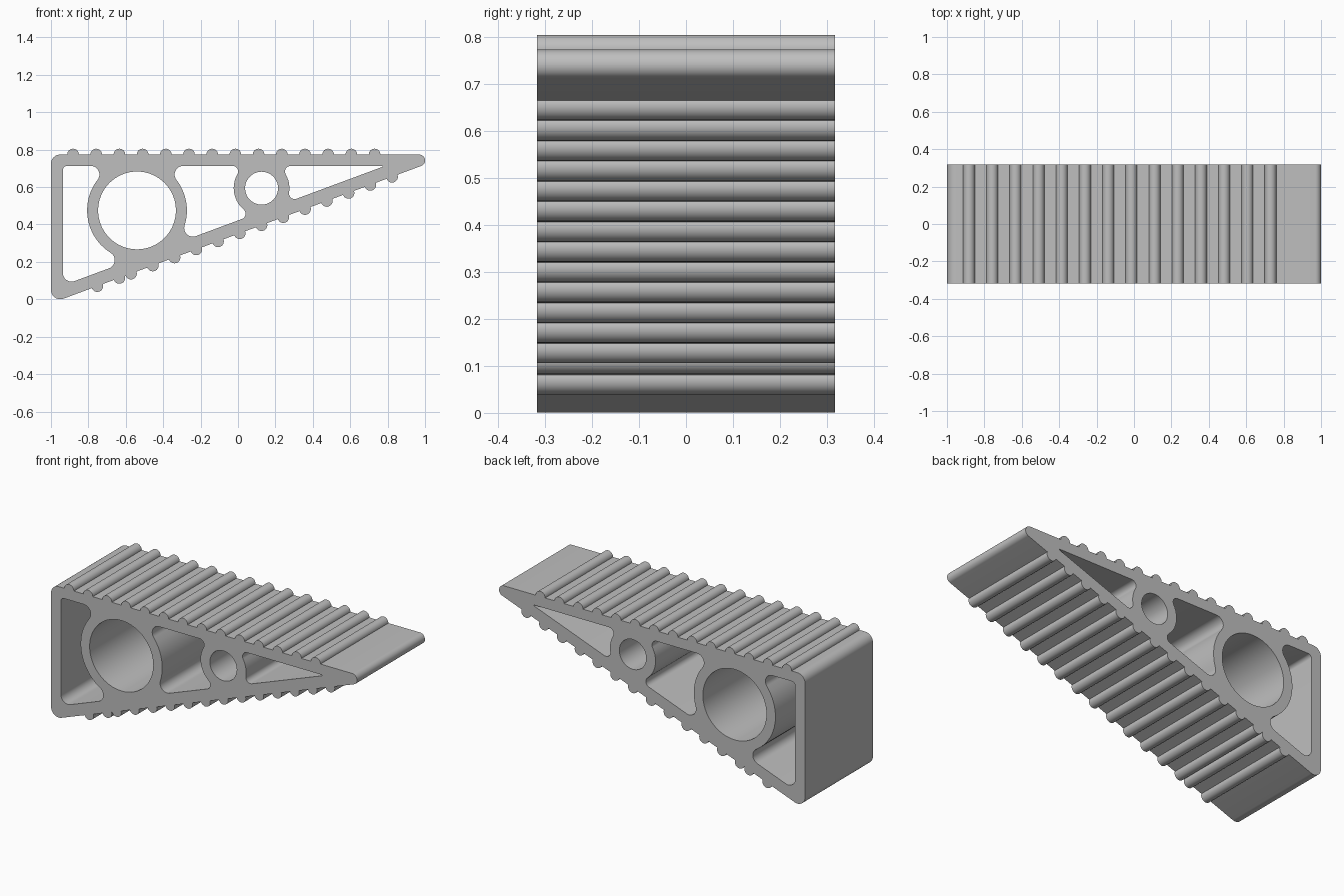
import bpy, bmesh, math
from mathutils import Vector

cube = bpy.data.objects.get("Cube")
if cube:
    bpy.data.objects.remove(cube, do_unlink=True)

HALF_DEPTH = 0.317
RIB = 0.031
STEP = math.radians(7.5)
SLOPE = math.atan(0.371)


# Edges of the profile: straight lines (inward normal) and round ring walls
def line(angle, point, ribs=()):
    n = Vector((math.cos(angle), math.sin(angle)))
    return {"n": n, "c": n.dot(Vector(point)), "ribs": ribs}


def ring(center, radius):
    return {"center": Vector(center), "radius": radius}


def arc(center, start, end, ccw=True):
    a, b = start - center, end - center
    a0 = math.atan2(a.y, a.x)
    sweep = (math.atan2(b.y, b.x) - a0) % math.tau
    if not ccw:
        sweep -= math.tau
    count = max(2, math.ceil(abs(sweep) / STEP))
    return [center + a.length * Vector((math.cos(a0 + sweep * i / count),
                                        math.sin(a0 + sweep * i / count)))
            for i in range(count + 1)]


def along(edge):
    return Vector((edge["n"].y, -edge["n"].x))


def touch(edge, center, r):
    if "n" in edge:
        return center - edge["n"] * r
    return edge["center"] + (center - edge["center"]).normalized() * edge["radius"]


def corner(e1, e2, r):
    """Centre and two tangent points of the fillet joining e1 to e2."""
    if "n" in e1 and "n" in e2:
        n1, n2, c1, c2 = e1["n"], e2["n"], e1["c"] + r, e2["c"] + r
        det = n1.x * n2.y - n1.y * n2.x
        center = Vector((c1 * n2.y - c2 * n1.y, n1.x * c2 - n2.x * c1)) / det
    else:
        flat, wall, sign = (e1, e2, -1) if "n" in e1 else (e2, e1, 1)
        gap = flat["c"] + r - flat["n"].dot(wall["center"])
        reach = math.sqrt((wall["radius"] + r) ** 2 - gap ** 2)
        center = wall["center"] + flat["n"] * gap + along(flat) * reach * sign
    return center, touch(e1, center, r), touch(e2, center, r)


def loop(edges, radii):
    """Counter-clockwise outline; radii[i] rounds the end of edges[i]."""
    total = len(edges)
    corners = [corner(edges[i], edges[(i + 1) % total], radii[i]) for i in range(total)]
    points = []
    for i, edge in enumerate(edges):
        center, first, second = corners[i]
        if "n" not in edge:
            points += arc(edge["center"], corners[i - 1][2], first, ccw=False)
        else:
            d = along(edge)
            spots = [Vector((x, (edge["c"] - edge["n"].x * x) / edge["n"].y))
                     for x in edge["ribs"]]
            for p in sorted(spots, key=d.dot):
                points += arc(p, p - d * RIB, p + d * RIB)
        points += arc(center, first, second)
    clean = []
    for p in points:
        if not clean or (p - clean[-1]).length > 1e-5:
            clean.append(p)
    return clean


def circle(center, radius):
    return [Vector(center) + radius * Vector((math.cos(i * math.tau / 64),
                                              math.sin(i * math.tau / 64)))
            for i in range(64)]


# Outer wedge with grip ribs along the top and the slope
top_ribs = [-0.882 + 0.124 * i for i in range(14)]
slope_ribs = [-0.752, -0.634] + [-0.572 + 0.1163 * i for i in range(13)]
up = math.pi / 2
outline = loop([line(up + SLOPE, (-0.95, -0.003), slope_ribs),
                line(math.pi, (1, 0)),
                line(-up, (0, 0.774), top_ribs),
                line(0, (-1, 0))],
               [0.03, 0.032, 0.05, 0.05])

# Three cavities around two ring walls
big, small = (-0.54, 0.475), (0.126, 0.594)
floor = line(up + SLOPE, (-0.95, 0.069))
roof = line(-up, (0, 0.713))
side = line(0, (-0.936, 0))
big_ring, small_ring = ring(big, 0.267), ring(small, 0.149)
cavities = [loop([floor, big_ring, roof, side], [0.046, 0.046, 0.022, 0.046]),
            loop([floor, small_ring, roof, big_ring], [0.03, 0.03, 0.046, 0.046]),
            loop([floor, roof, small_ring], [0.003, 0.03, 0.03])]
bores = [circle(big, 0.208), circle(small, 0.088)]

# Filled profile extruded through the depth
curve = bpy.data.curves.new("wedge_block", "CURVE")
curve.dimensions = "2D"
curve.fill_mode = "BOTH"
curve.extrude = HALF_DEPTH
for points in [outline] + cavities + bores:
    spline = curve.splines.new("POLY")
    spline.points.add(len(points) - 1)
    for target, p in zip(spline.points, points):
        target.co = (p.x, p.y, 0, 1)
    spline.use_cyclic_u = True
wedge = bpy.data.objects.new("wedge_block", curve)
bpy.context.collection.objects.link(wedge)
wedge.rotation_euler.x = up

bpy.ops.object.select_all(action="DESELECT")
wedge.select_set(True)
bpy.context.view_layer.objects.active = wedge
bpy.ops.object.convert(target="MESH")
bpy.ops.object.transform_apply(location=False, rotation=True, scale=False)

# Weld the caps to the walls
bm = bmesh.new()
bm.from_mesh(wedge.data)
bmesh.ops.remove_doubles(bm, verts=bm.verts, dist=1e-5)
bmesh.ops.recalc_face_normals(bm, faces=bm.faces)
bm.to_mesh(wedge.data)
bm.free()
bpy.ops.object.shade_smooth_by_angle(angle=math.radians(30))

# Plain grey material
grey = bpy.data.materials.new("plain_grey")
grey.use_nodes = True
colour = (0.52, 0.52, 0.52, 1)
grey.diffuse_color = colour
grey.node_tree.nodes["Principled BSDF"].inputs["Base Color"].default_value = colour
wedge.data.materials.clear()
wedge.data.materials.append(grey)
